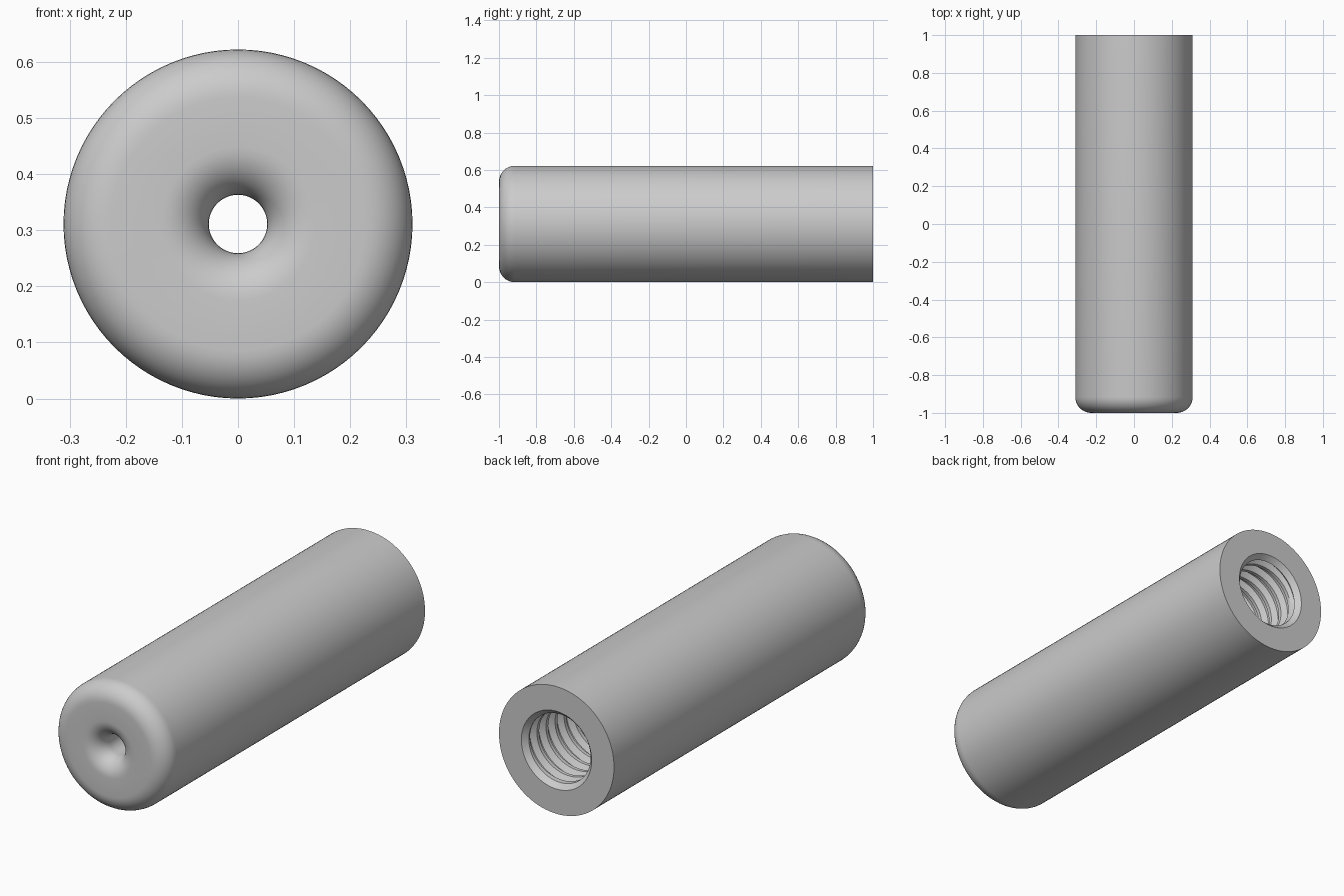
import bpy, bmesh
from math import sin, cos, pi, radians

cube = bpy.data.objects.get("Cube")
if cube:
    bpy.data.objects.remove(cube)

RADIUS, SIDES = 0.311, 96
HOLE, RIM = 0.052, 0.19            # front hole, back opening
MINOR, MAJOR, PITCH = 0.167, 0.193, 0.07
DEEP, MOUTH = -0.4, 0.975          # ends of the thread along y

grey = bpy.data.materials.new("plain grey")
grey.use_nodes = True
grey.diffuse_color = (0.6, 0.6, 0.6, 1)
grey.node_tree.nodes["Principled BSDF"].inputs["Base Color"].default_value = (0.6, 0.6, 0.6, 1)


def point(r, y, i):
    a = 2 * pi * i / SIDES
    return (r * cos(a), y, RADIUS + r * sin(a))


def finish(name, bm):
    mesh = bpy.data.meshes.new(name)
    bm.to_mesh(mesh)
    bm.free()
    obj = bpy.data.objects.new(name, mesh)
    bpy.context.collection.objects.link(obj)
    mesh.materials.append(grey)
    bpy.ops.object.select_all(action="DESELECT")
    obj.select_set(True)
    bpy.context.view_layer.objects.active = obj
    bpy.ops.object.shade_smooth_by_angle(angle=radians(30))


def arc(r, y, size, start, end, steps=10):
    angles = [radians(start + (end - start) * k / steps) for k in range(steps + 1)]
    return [(r + size * cos(a), y + size * sin(a)) for a in angles]


# Turned body: chamfered mouth, outer wall, rounded nose, flared hole, bore floor
profile = [(MINOR, MOUTH), (RIM, 1), (RADIUS, 1)]
profile += arc(RADIUS - 0.085, -0.915, 0.085, 0, -90)
profile += arc(HOLE + 0.085, -0.915, 0.085, 270, 180)
profile += [(HOLE, DEEP - 0.06), (MINOR, DEEP)]
bm = bmesh.new()
rings = [[bm.verts.new(point(r, y, i)) for i in range(SIDES)] for r, y in profile]
for a, b in zip(rings, rings[1:]):
    for i in range(SIDES):
        n = (i + 1) % SIDES
        bm.faces.new((a[i], a[n], b[n], b[i]))
finish("body", bm)

# Helical internal thread: each row climbs one pitch per turn
TOOTH = [(0, MAJOR), (0.25, MAJOR), (0.5, MINOR), (0.75, MINOR)]
STEPS = len(TOOTH)
turns = int((MOUTH - DEEP) / PITCH) + 3
bm = bmesh.new()
rows = []
for j in range(turns * STEPS):
    shift, r = TOOTH[j % STEPS]
    row = []
    for i in range(SIDES):
        y = DEEP + PITCH * (j // STEPS - 1 + shift + i / SIDES)
        y = min(max(y, DEEP), MOUTH)
        fade = min(1, min(y - DEEP, MOUTH - y) / (PITCH * 0.4))
        row.append(bm.verts.new(point(MINOR + (r - MINOR) * fade, y, i)))
    rows.append(row)
for j in range(len(rows) - STEPS - 1):
    for i in range(SIDES):
        a, b = rows[j], rows[j + 1]
        last = i == SIDES - 1
        c, d = (rows[j + STEPS], rows[j + STEPS + 1]) if last else (a, b)
        n = (i + 1) % SIDES
        bm.faces.new((a[i], c[n], d[n], b[i]))
bmesh.ops.remove_doubles(bm, verts=bm.verts, dist=0.0001)
finish("bore_thread", bm)
